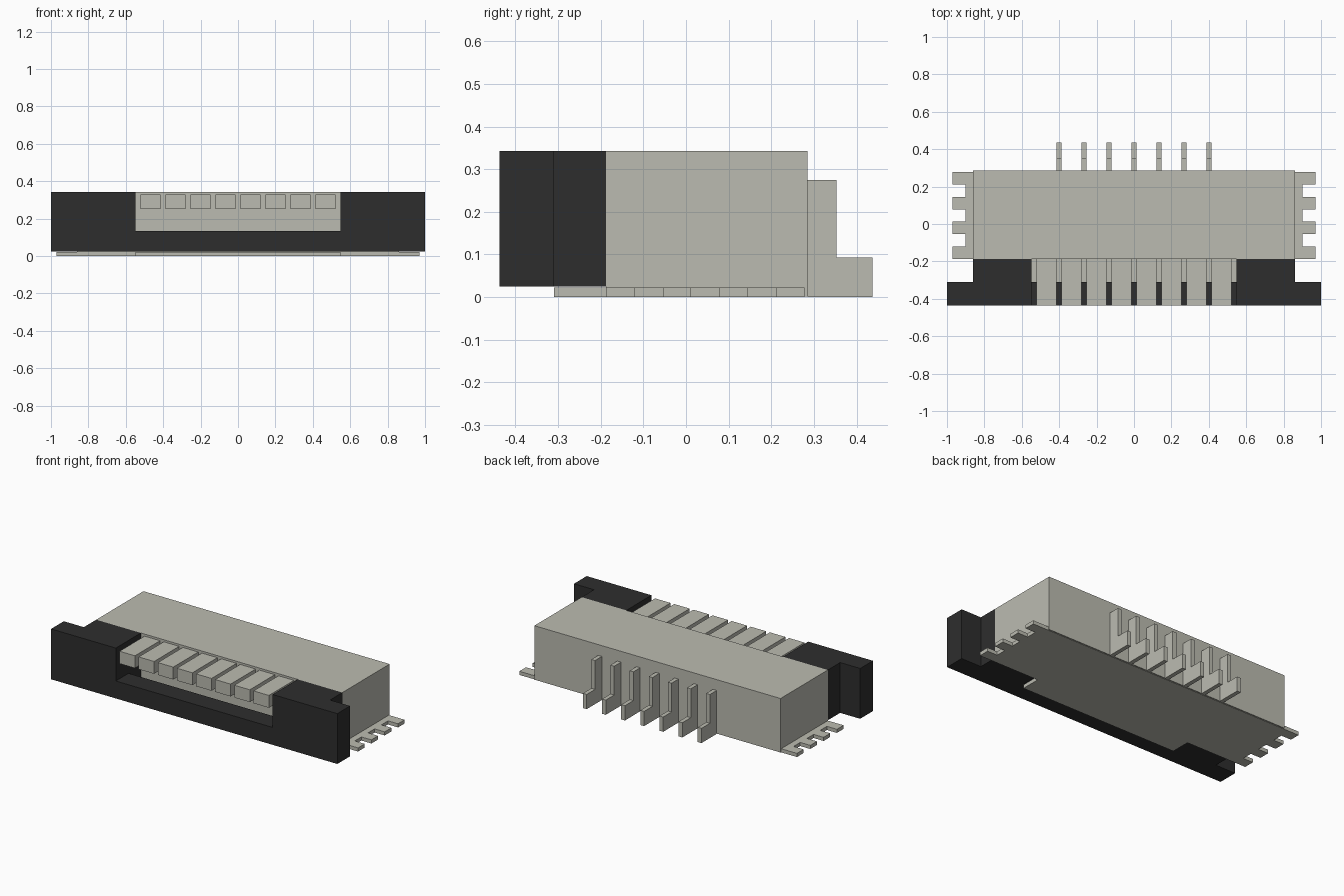
import bpy
import bmesh

cube = bpy.data.objects.get("Cube")
if cube:
    bpy.data.objects.remove(cube)


def material(name, colour):
    m = bpy.data.materials.new(name)
    m.use_nodes = True
    m.diffuse_color = colour
    m.node_tree.nodes["Principled BSDF"].inputs["Base Color"].default_value = colour
    return m


BEIGE = material("warm grey plastic", (0.5, 0.5, 0.44, 1))
BLACK = material("black plastic", (0.027, 0.027, 0.027, 1))


def prism(name, outline, axis, start, end, mat):
    """Extrude a closed 2D outline along the given axis."""
    def place(a, b, c):
        return {"x": (c, a, b), "y": (a, c, b), "z": (a, b, c)}[axis]
    bm = bmesh.new()
    face = bm.faces.new([bm.verts.new(place(a, b, start)) for a, b in outline])
    out = bmesh.ops.extrude_face_region(bm, geom=[face])
    moved = [g for g in out["geom"] if isinstance(g, bmesh.types.BMVert)]
    bmesh.ops.translate(bm, verts=moved, vec=place(0, 0, end - start))
    bmesh.ops.recalc_face_normals(bm, faces=bm.faces)
    mesh = bpy.data.meshes.new(name)
    bm.to_mesh(mesh)
    bm.free()
    mesh.materials.append(mat)
    obj = bpy.data.objects.new(name, mesh)
    bpy.context.scene.collection.objects.link(obj)
    return obj


def box(name, x, y, z, mat):
    outline = [(x[0], y[0]), (x[1], y[0]), (x[1], y[1]), (x[0], y[1])]
    return prism(name, outline, "z", z[0], z[1], mat)


def mirrored(half):
    return half + [(-x, y) for x, y in reversed(half)]


TOP, BASE = 0.343, 0.025
FRONT, STEP, FACE, BACK = -0.437, -0.31, -0.187, 0.285
SLOT, SIDE = 0.548, 0.86
PITCH = 0.1337

# Housing
box("housing", (-SIDE, SIDE), (FACE, BACK), (0.002, TOP), BEIGE)

# Base plate with a front tongue and comb-like solder tabs at both ends
half = [(SLOT, STEP), (SLOT, FACE)]
tab = (0.278 - FACE) / 7
for i in range(4):
    y = FACE + 2 * i * tab
    half += [(0.9, y), (0.97, y), (0.97, y + tab), (0.9, y + tab)]
prism("base_plate", mirrored(half), "z", 0, BASE - 0.002, BEIGE)

# Actuator: slotted front bar with stepped shoulders behind it
bar = [(1, BASE), (1, TOP), (SLOT, TOP), (SLOT, 0.135)]
prism("actuator_bar", mirrored(bar), "y", FRONT, STEP, BLACK)
for side, s in (("left", 1), ("right", -1)):
    box(side + "_actuator_shoulder", sorted((s * SLOT, s * SIDE)),
        (STEP, FACE), (BASE, TOP), BLACK)

# Row of fingers in the slot
for i in range(8):
    x = (i - 3.5) * PITCH
    box(f"finger_{i + 1}", (x - 0.054, x + 0.054), (FRONT, FACE), (0.252, 0.33), BEIGE)

# Row of L-shaped pins at the back
pin = [(BACK, 0), (0.437, 0), (0.437, 0.093), (0.353, 0.093), (0.353, 0.275), (BACK, 0.275)]
for i in range(7):
    x = (i - 3) * PITCH
    prism(f"rear_pin_{i + 1}", pin, "x", x - 0.013, x + 0.013, BEIGE)
